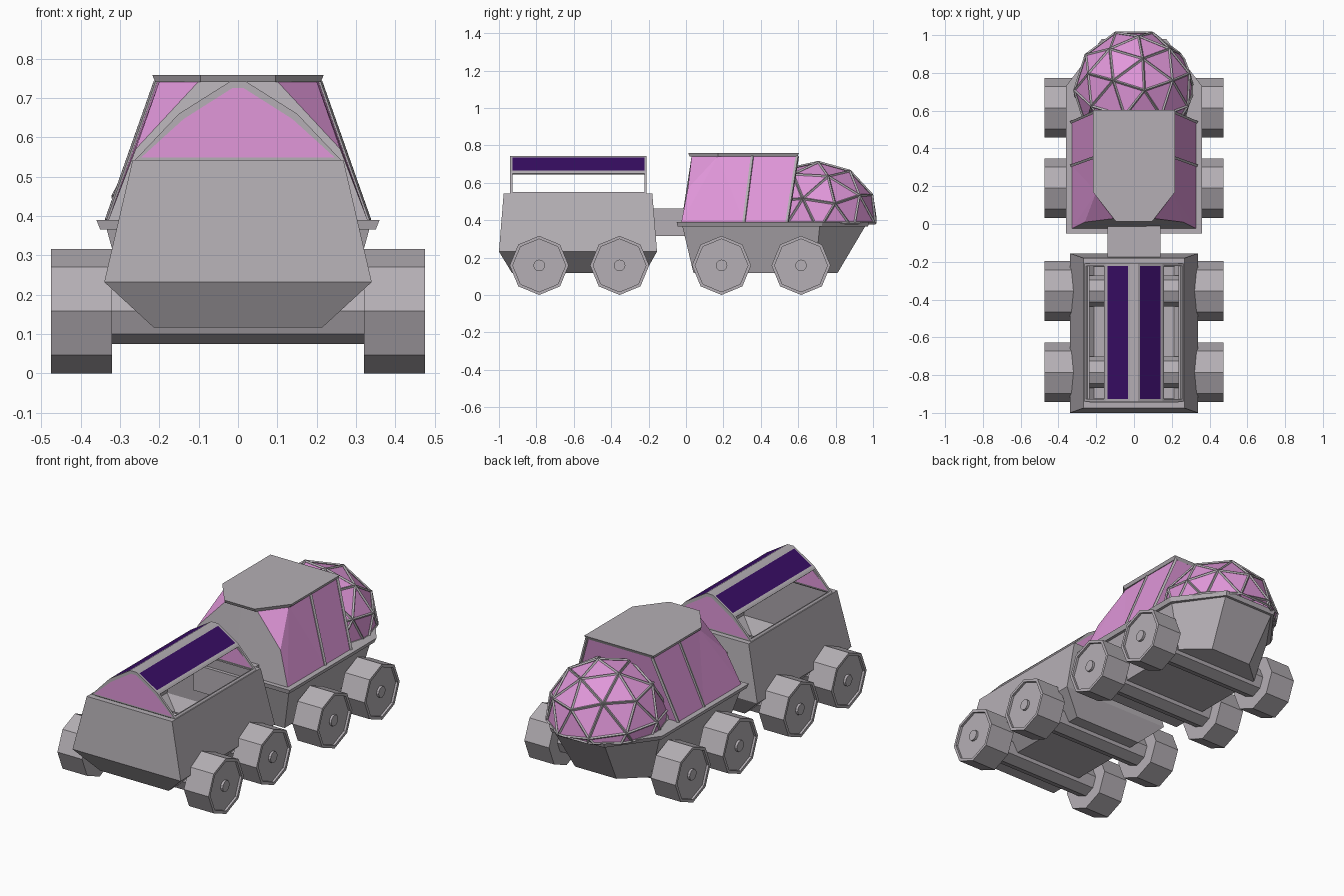
import bpy, bmesh, math
from mathutils import Vector, Matrix

if "Cube" in bpy.data.objects:
    bpy.data.objects.remove(bpy.data.objects["Cube"])


def material(name, rgb):
    m = bpy.data.materials.new(name)
    m.use_nodes = True
    m.diffuse_color = (*rgb, 1)
    bsdf = next(n for n in m.node_tree.nodes if n.type == 'BSDF_PRINCIPLED')
    bsdf.inputs["Base Color"].default_value = (*rgb, 1)
    return m


GREY = material("warm grey", (0.46, 0.43, 0.46))
PINK = material("pink glass", (0.75, 0.31, 0.70))
PURPLE = material("solar purple", (0.04, 0.004, 0.13))


def finish(bm, name, mats=(GREY,), normals=True):
    if normals:
        bmesh.ops.recalc_face_normals(bm, faces=bm.faces)
    me = bpy.data.meshes.new(name)
    bm.to_mesh(me)
    bm.free()
    ob = bpy.data.objects.new(name, me)
    for m in mats:
        me.materials.append(m)
    bpy.context.collection.objects.link(ob)
    return ob


def loft(rings):
    """Bridge equal-sized rings of points and cap both ends."""
    bm = bmesh.new()
    loops = [[bm.verts.new(p) for p in r] for r in rings]
    n = len(rings[0])
    for a, b in zip(loops, loops[1:]):
        for i in range(n):
            j = (i + 1) % n
            bm.faces.new((a[i], a[j], b[j], b[i]))
    bm.faces.new(loops[0])
    bm.faces.new(loops[-1])
    bmesh.ops.recalc_face_normals(bm, faces=bm.faces)
    return bm


def rect(x, y0, y1, z):
    return [(-x, y0, z), (x, y0, z), (x, y1, z), (-x, y1, z)]


def disc(x, r, y, n=8):
    """Polygon around the axle line with a corner at the top."""
    return [(x, y + r * math.sin(math.tau * i / n), AXLE_Z + r * math.cos(math.tau * i / n))
            for i in range(n)]


def mirror(ob):
    ob.modifiers.new("Mirror", 'MIRROR')
    return ob


def beam(name, a, b, w):
    """Thin square bar from a to b, repeated on the other side."""
    a, b = Vector(a), Vector(b)
    bm = bmesh.new()
    bmesh.ops.create_cube(bm, size=1)
    m = (Matrix.Translation((a + b) / 2) @ (b - a).to_track_quat('Z', 'Y').to_matrix().to_4x4()
         @ Matrix.Diagonal((w, w, (b - a).length, 1)))
    bm.transform(m)
    return mirror(finish(bm, name))


# Wheels, hubs and axles
AXLE_Z = 0.158
for i, y in enumerate((-0.785, -0.355, 0.19, 0.615)):
    tyre = [(0.32, 0.158), (0.475, 0.158), (0.475, 0.141), (0.462, 0.141)]
    mirror(finish(loft([disc(x, r, y) for x, r in tyre]), f"wheel_pair_{i + 1}"))
    mirror(finish(loft([disc(x, 0.031, y, 12) for x in (0.45, 0.475)]), f"hub_pair_{i + 1}"))
    finish(loft([disc(x, 0.083, y) for x in (-0.33, 0.33)]), f"axle_{i + 1}")

# Open-topped trailer body
bm = loft([rect(0.215, -0.93, -0.22, 0.117), rect(0.34, -1.0, -0.155, 0.232),
           rect(0.268, -0.975, -0.18, 0.542)])
top = max(bm.faces, key=lambda f: f.calc_center_median().z)
bmesh.ops.inset_region(bm, faces=[top], thickness=0.045)
bmesh.ops.delete(bm, geom=[top], context='FACES')
body = finish(bm, "trailer_body")
shell = body.modifiers.new("Shell", 'SOLIDIFY')
shell.thickness = 0.012

# Trailer canopy: framed gable ends, solar roof and open side windows
half = [(0.262, 0.542), (0.15, 0.66), (0.02, 0.742)]
arch = half + [(-x, z) for x, z in reversed(half)]
bm = loft([[(x, y, z) for x, z in arch] for y in (-0.94, -0.21)])
floor = min(bm.faces, key=lambda f: f.calc_center_median().z)
bmesh.ops.delete(bm, geom=[floor], context='FACES')
panes = [f for f in bm.faces if f.normal.z < 0.95]
bmesh.ops.inset_individual(bm, faces=panes, thickness=0.018)
openings = []
for f in panes:
    if abs(f.normal.y) > 0.9:
        f.material_index = 1
    elif f.calc_center_median().z > 0.66:
        f.material_index = 2
    else:
        openings.append(f)
bmesh.ops.delete(bm, geom=openings, context='FACES')
canopy = finish(bm, "trailer_canopy", (GREY, PINK, PURPLE), normals=False)
canopy.modifiers.new("Thickness", 'SOLIDIFY').thickness = 0.01

# Coupling between trailer and cab
finish(loft([rect(0.14, -0.2, 0.03, z) for z in (0.315, 0.463)]), "coupling")


# Front hull with pointed nose and rim
def hull(x, y0, y1, nose_x, nose_y, z):
    return [(-x, y0, z), (x, y0, z), (x, y1, z), (nose_x, nose_y, z),
            (-nose_x, nose_y, z), (-x, y1, z)]


finish(loft([hull(0.265, 0.04, 0.69, 0.13, 0.81, 0.117),
             hull(0.335, -0.02, 0.715, 0.16, 0.96, 0.37)]), "front_hull")
finish(loft([hull(0.35, -0.045, 0.725, 0.165, 0.972, 0.365),
             hull(0.36, -0.05, 0.73, 0.17, 0.98, 0.39)]), "hull_rim")

# Cab glass, with a solid rear wall
points = {
    "roof_rear": (0.1, 0.03, 0.742), "roof_side": (0.2, 0.17, 0.742),
    "roof_mid": (0.205, 0.355, 0.742), "roof_front": (0.205, 0.595, 0.742),
    "elbow": (0.26, 0.01, 0.57), "base_rear": (0.33, -0.025, 0.388),
    "base_mid": (0.33, 0.31, 0.388), "base_front": (0.33, 0.54, 0.388),
    "c_top": (0, 0.03, 0.742), "c_low": (0, -0.025, 0.388),
    "f_top": (0, 0.595, 0.742), "f_low": (0, 0.54, 0.388),
}
glass = ["roof_rear roof_side elbow", "roof_side base_rear elbow",
         "roof_side base_mid base_rear", "roof_side roof_mid base_mid",
         "roof_mid roof_front base_front base_mid",
         "roof_front f_top f_low base_front",
         "c_top roof_rear elbow base_rear c_low"]
bm = bmesh.new()
vert = {k: bm.verts.new(p) for k, p in points.items()}
for names in glass:
    face = bm.faces.new([vert[k] for k in names.split()])
    face.material_index = 0 if "c_top" in names else 1
mirror(finish(bm, "cab_walls", (GREY, PINK)))
beam("cab_middle_posts", points["roof_mid"], points["base_mid"], 0.014)
beam("cab_front_posts", points["roof_front"], points["base_front"], 0.014)


# Cab roof slab
def roof(grow, z):
    x, y = 0.21 + grow, 0.595 + grow
    return [(-0.095, 0.02 - grow, z), (0.095, 0.02 - grow, z), (x, 0.17, z),
            (x, y, z), (-x, y, z), (-x, 0.17, z)]


finish(loft([roof(0, 0.74), roof(0.008, 0.758)]), "cab_roof")

# Faceted nose dome with struts on every edge
for name, mat, radius in (("dome_glass", PINK, 0.316), ("dome_struts", GREY, 0.32)):
    bm = bmesh.new()
    bmesh.ops.create_icosphere(bm, subdivisions=2, radius=radius)
    bm.transform(Matrix.Translation((0, 0.708, 0.395))
                 @ Matrix.Rotation(math.radians(10), 4, 'Y')
                 @ Matrix.Rotation(math.radians(90), 4, 'Z'))
    bmesh.ops.bisect_plane(bm, geom=bm.verts[:] + bm.edges[:] + bm.faces[:],
                           plane_co=(0, 0, 0.385), plane_no=(0, 0, 1), clear_inner=True)
    dome = finish(bm, name, (mat,), normals=False)
    if mat == GREY:
        wire = dome.modifiers.new("Struts", 'WIREFRAME')
        wire.thickness = 0.014
        wire.use_boundary = True
